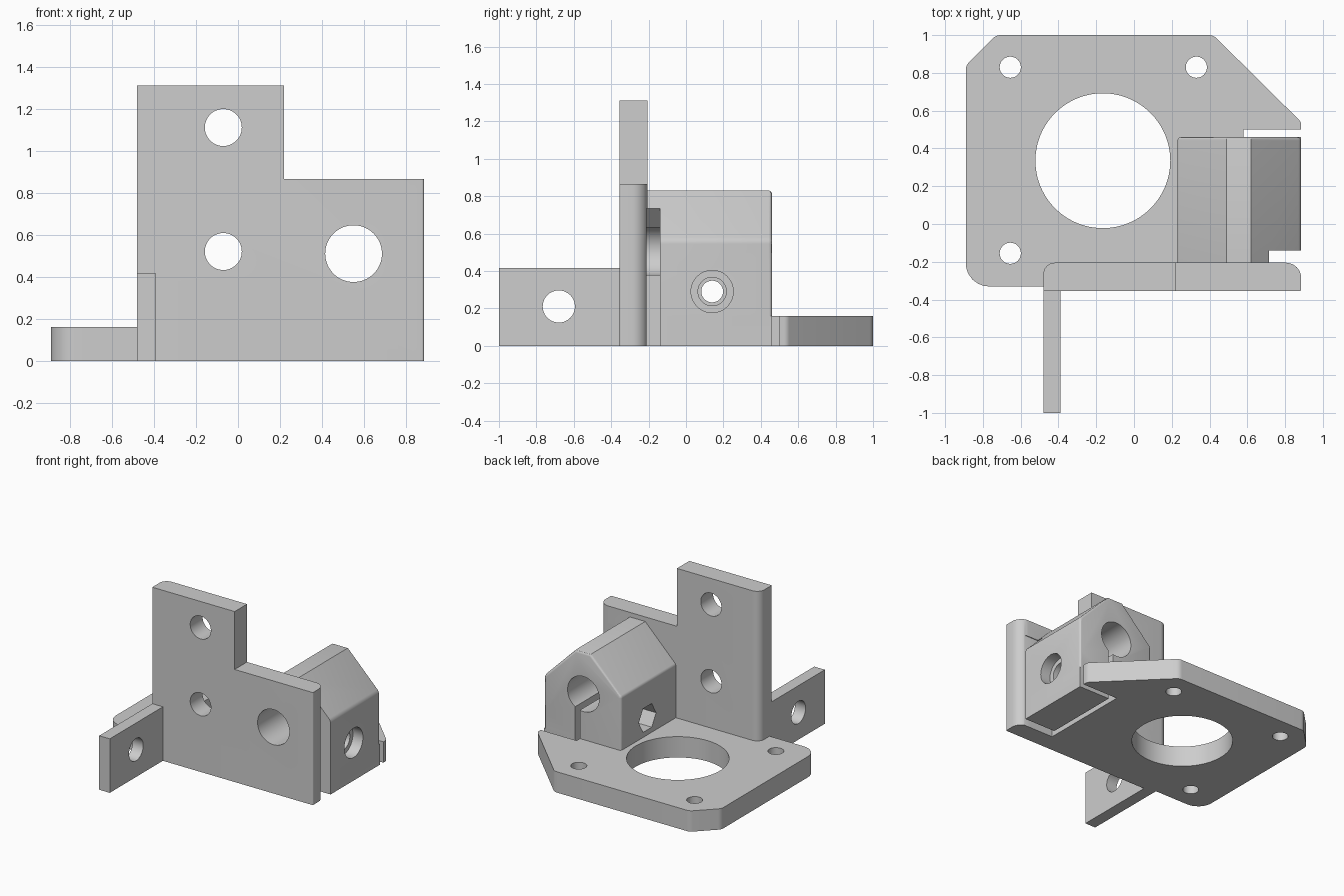
import bpy, bmesh, math
from mathutils import Vector, Matrix

cube = bpy.data.objects.get("Cube")
if cube:
    bpy.data.objects.remove(cube, do_unlink=True)

COLOUR = (0.61, 0.61, 0.61, 1)
grey = bpy.data.materials.new("light grey plastic")
grey.use_nodes = True
grey.diffuse_color = COLOUR
grey.node_tree.nodes["Principled BSDF"].inputs["Base Color"].default_value = COLOUR


def rounded(points, steps=6):
    """Round each (x, y, radius) corner of a closed outline."""
    out = []
    for i, (x, y, r) in enumerate(points):
        p = Vector((x, y))
        if r == 0:
            out.append(p)
            continue
        a = (Vector(points[i - 1][:2]) - p).normalized()
        b = (Vector(points[(i + 1) % len(points)][:2]) - p).normalized()
        half = a.angle(b) / 2
        centre = p + (a + b).normalized() * (r / math.sin(half))
        start = p + a * (r / math.tan(half)) - centre
        end = p + b * (r / math.tan(half)) - centre
        for k in range(steps + 1):
            out.append(centre + start.lerp(end, k / steps).normalized() * r)
    return out


def make(name, bm):
    bmesh.ops.recalc_face_normals(bm, faces=bm.faces)
    mesh = bpy.data.meshes.new(name)
    bm.to_mesh(mesh)
    bm.free()
    mesh.materials.append(grey)
    obj = bpy.data.objects.new(name, mesh)
    bpy.context.scene.collection.objects.link(obj)
    return obj


def prism(name, outline, axis, lo, hi, edge_round=0):
    """Extrude an outline along z (outline in x, y) or y (outline in x, z)."""
    place = (lambda u, v, d: (u, v, d)) if axis == "z" else (lambda u, v, d: (u, d, v))
    bm = bmesh.new()
    face = bm.faces.new([bm.verts.new(place(p[0], p[1], lo)) for p in outline])
    ext = bmesh.ops.extrude_face_region(bm, geom=[face])["geom"]
    verts = [g for g in ext if isinstance(g, bmesh.types.BMVert)]
    bmesh.ops.translate(bm, verts=verts, vec=place(0, 0, hi - lo))
    if not any(len(e.link_faces) == 1 for e in face.edges if face.is_valid):
        pass_through = bm.faces
    else:
        pass_through = bm.faces
    bmesh.ops.recalc_face_normals(bm, faces=pass_through)
    if edge_round:
        rim = [e for e in bm.edges if all(v in verts for v in e.verts)]
        bmesh.ops.bevel(bm, geom=rim, offset=edge_round, segments=3, profile=0.5, affect="EDGES")
    return make(name, bm)


def box(name, x0, x1, y0, y1, z0, z1):
    return prism(name, [(x0, y0), (x1, y0), (x1, y1), (x0, y1)], "z", z0, z1)


def bore(name, axis, centre, radius, length, sides=48):
    turn = {"x": Matrix.Rotation(math.pi / 2, 4, "Y"),
            "y": Matrix.Rotation(math.pi / 2, 4, "X"), "z": Matrix()}[axis]
    bm = bmesh.new()
    bmesh.ops.create_cone(bm, cap_ends=True, segments=sides, radius1=radius, radius2=radius,
                          depth=length, matrix=Matrix.Translation(centre) @ turn)
    return make(name, bm)


def combine(target, tool, operation):
    mod = target.modifiers.new(tool.name, "BOOLEAN")
    mod.operation, mod.solver, mod.object = operation, "EXACT", tool
    graph = bpy.context.evaluated_depsgraph_get()
    mesh = bpy.data.meshes.new_from_object(target.evaluated_get(graph))
    target.modifiers.clear()
    target.data = mesh
    bpy.data.objects.remove(tool, do_unlink=True)


# Base plate with clipped corners
bracket = prism("motor_bracket", rounded([
    (-0.89, -0.33, 0.12), (0.78, -0.33, 0), (0.78, -0.211, 0), (0.885, -0.211, 0),
    (0.885, 0.54, 0.04), (0.42, 1, 0.06), (-0.73, 1, 0.06), (-0.89, 0.84, 0.06)]),
    "z", 0, 0.16)

# Upright wall with a step on its left side
wall = prism("upright_wall", rounded([
    (-0.48, -0.355, 0), (0.885, -0.355, 0.01), (0.885, -0.205, 0.08), (-0.48, -0.205, 0.06)]),
    "z", 0, 1.31)
combine(wall, box("wall_step", 0.22, 1, -0.5, 0, 0.865, 1.5), "DIFFERENCE")

# Side tab and rod clamp
tab = box("side_tab", -0.48, -0.39, -1, -0.3, 0, 0.415)
clamp = prism("rod_clamp", rounded([
    (0.23, 0, 0), (0.885, 0, 0), (0.885, 0.565, 0.05), (0.62, 0.83, 0),
    (0.49, 0.83, 0), (0.23, 0.57, 0.03)]), "y", -0.211, 0.46, 0.018)

for part in (wall, tab, clamp):
    combine(bracket, part, "UNION")

# Slits that free the clamp jaw
cuts = [
    box("jaw_slit", 0.58, 0.62, -0.2, 0.5, -0.1, 0.51),
    box("rear_slit", 0.58, 1, 0.46, 0.5, -0.1, 0.3),
    prism("front_gap", [(0.58, -0.1), (1, -0.1), (1, 0.735), (0.71, 0.735), (0.605, 0.63),
                        (0.58, 0.63)], "y", -0.211, -0.14),
]
# Motor opening and plate screw holes
cuts.append(bore("motor_opening", "z", (-0.165, 0.335, 0.1), 0.357, 0.6, 96))
for x, y in [(-0.655, 0.83), (0.33, 0.83), (-0.655, -0.155)]:
    cuts.append(bore("plate_hole", "z", (x, y, 0.1), 0.056, 0.6))
# Wall, tab and rod holes
for z in (0.52, 1.11):
    cuts.append(bore("wall_hole", "y", (-0.07, -0.28, z), 0.088, 0.4))
cuts.append(bore("tab_hole", "x", (-0.435, -0.68, 0.21), 0.086, 0.3))
cuts.append(bore("rod_hole", "y", (0.55, 0, 0.51), 0.135, 1.4, 64))
# Clamp bolt: shaft, head recess and hexagonal nut pocket
cuts.append(bore("bolt_shaft", "x", (0.55, 0.14, 0.29), 0.058, 1))
cuts.append(bore("bolt_head", "x", (0.9, 0.14, 0.29), 0.113, 0.2))
cuts.append(bore("bolt_step", "x", (0.8, 0.14, 0.29), 0.076, 0.2))
cuts.append(bore("nut_pocket", "x", (0.23, 0.14, 0.29), 0.105, 0.26, 6))

for tool in cuts:
    combine(bracket, tool, "DIFFERENCE")

# Smooth curves, crisp edges
bpy.ops.object.select_all(action="DESELECT")
bracket.select_set(True)
bpy.context.view_layer.objects.active = bracket
bpy.ops.object.shade_smooth_by_angle(angle=math.radians(30))
